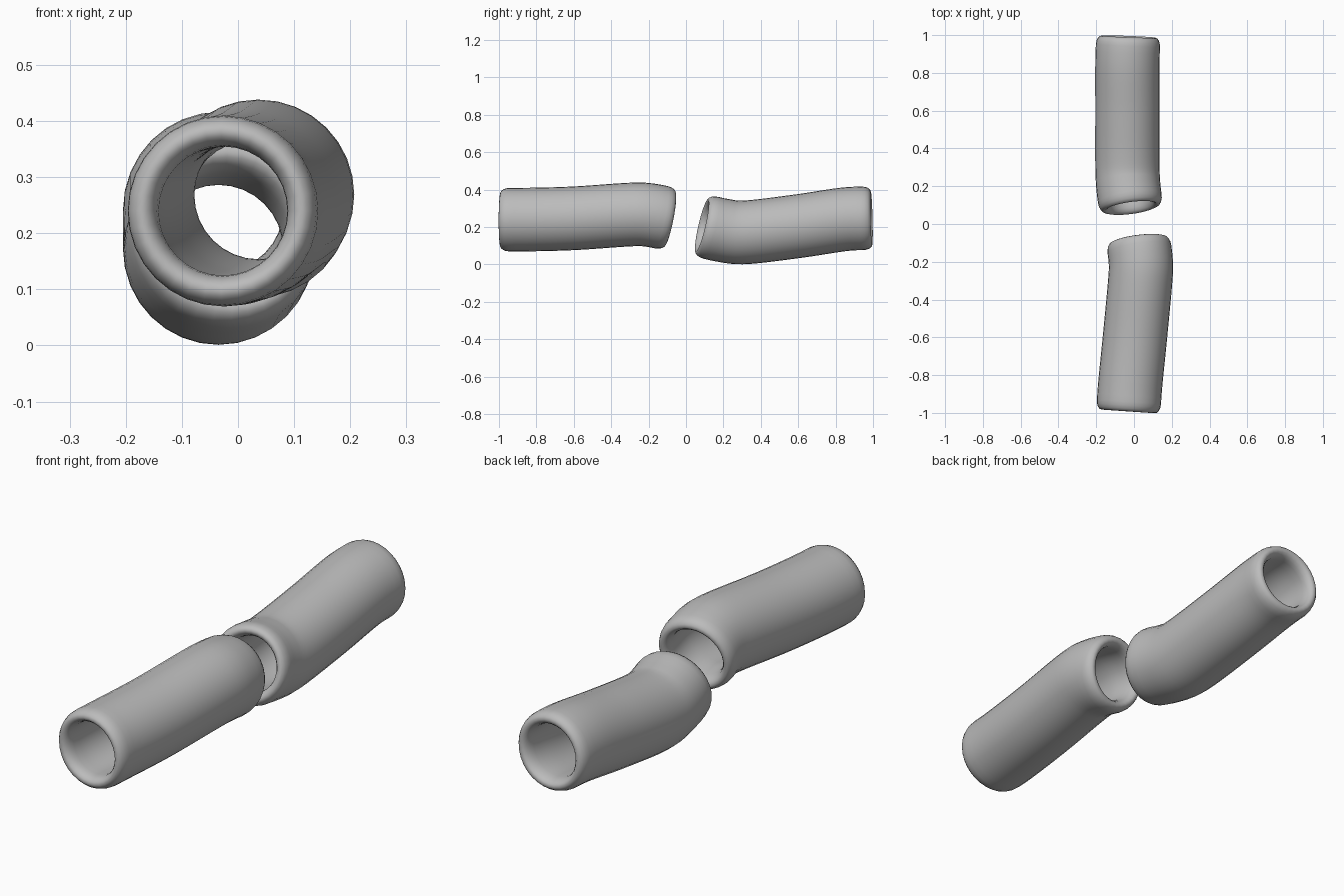
import bpy
import bmesh
import math
from mathutils import Vector

if "Cube" in bpy.data.objects:
    bpy.data.objects.remove(bpy.data.objects["Cube"], do_unlink=True)

OUTER, INNER, LIP = 0.17, 0.115, 0.05
SIDES, BODY, RIM = 32, 24, 8

grey = bpy.data.materials.new("plain grey")
grey.use_nodes = True
grey.diffuse_color = (0.5, 0.5, 0.5, 1)
grey.node_tree.nodes["Principled BSDF"].inputs["Base Color"].default_value = (0.5, 0.5, 0.5, 1)


def smooth_path(points, steps=20):
    """Catmull-Rom samples through the centre line points."""
    p = [Vector(q) for q in points]
    p = [2 * p[0] - p[1]] + p + [2 * p[-1] - p[-2]]
    out = []
    for a, b, c, d in zip(p, p[1:], p[2:], p[3:]):
        for i in range(steps):
            t = i / steps
            out.append(0.5 * (2 * b + (c - a) * t + (2 * a - 5 * b + 4 * c - d) * t ** 2
                              + (3 * b - a - 3 * c + d) * t ** 3))
    return out + [p[-2]]


def locate(path, s):
    """Point and direction at distance s along the path."""
    for i, (a, b) in enumerate(zip(path, path[1:])):
        step = (b - a).length
        if s <= step or i == len(path) - 2:
            lo, hi = max(i - 1, 0), min(i + 2, len(path) - 1)
            return a.lerp(b, s / step), (path[hi] - path[lo]).normalized()
        s -= step


def wall_section(length):
    """Closed section of the wall: outer skin, rounded lip, bore, rounded lip."""
    mid, half = (OUTER + INNER) / 2, (OUTER - INNER) / 2
    body = [LIP + (length - 2 * LIP) * i / BODY for i in range(BODY + 1)]
    lip = [math.pi * i / RIM for i in range(1, RIM)]
    section = [(s, OUTER) for s in body]
    section += [(length - LIP * (1 - math.sin(a)), mid + half * math.cos(a)) for a in lip]
    section += [(s, INNER) for s in reversed(body)]
    section += [(LIP * (1 - math.sin(a)), mid - half * math.cos(a)) for a in lip]
    return section


def bent_tube(name, points):
    path = smooth_path(points)
    length = sum((b - a).length for a, b in zip(path, path[1:]))
    bm = bmesh.new()
    rings = []
    for s, radius in wall_section(length):
        centre, along = locate(path, s)
        side = along.cross(Vector((0, 0, 1))).normalized()
        up = side.cross(along)
        angles = [2 * math.pi * k / SIDES for k in range(SIDES)]
        rings.append([bm.verts.new(centre + radius * (side * math.cos(a) + up * math.sin(a)))
                      for a in angles])
    for i, ring in enumerate(rings):
        nxt = rings[(i + 1) % len(rings)]
        for k in range(SIDES):
            j = (k + 1) % SIDES
            face = bm.faces.new((ring[k], ring[j], nxt[j], nxt[k]))
            face.smooth = True
    bmesh.ops.recalc_face_normals(bm, faces=bm.faces)
    mesh = bpy.data.meshes.new(name)
    bm.to_mesh(mesh)
    bm.free()
    mesh.materials.append(grey)
    obj = bpy.data.objects.new(name, mesh)
    bpy.context.collection.objects.link(obj)


# Front tube, rising and drifting left before its tilted inner mouth
bent_tube("front_tube", [(-0.03, -0.992, 0.24), (-0.02, -0.85, 0.24), (0.005, -0.6, 0.247),
                         (0.033, -0.3, 0.267), (0.036, -0.2, 0.265), (0.022, -0.085, 0.243)])

# Back tube, dipping behind its tilted mouth and rising to the rear
bent_tube("back_tube", [(-0.015, 0.085, 0.208), (-0.03, 0.2, 0.182), (-0.035, 0.32, 0.172),
                        (-0.035, 0.6, 0.205), (-0.035, 0.85, 0.242), (-0.03, 0.992, 0.247)])
